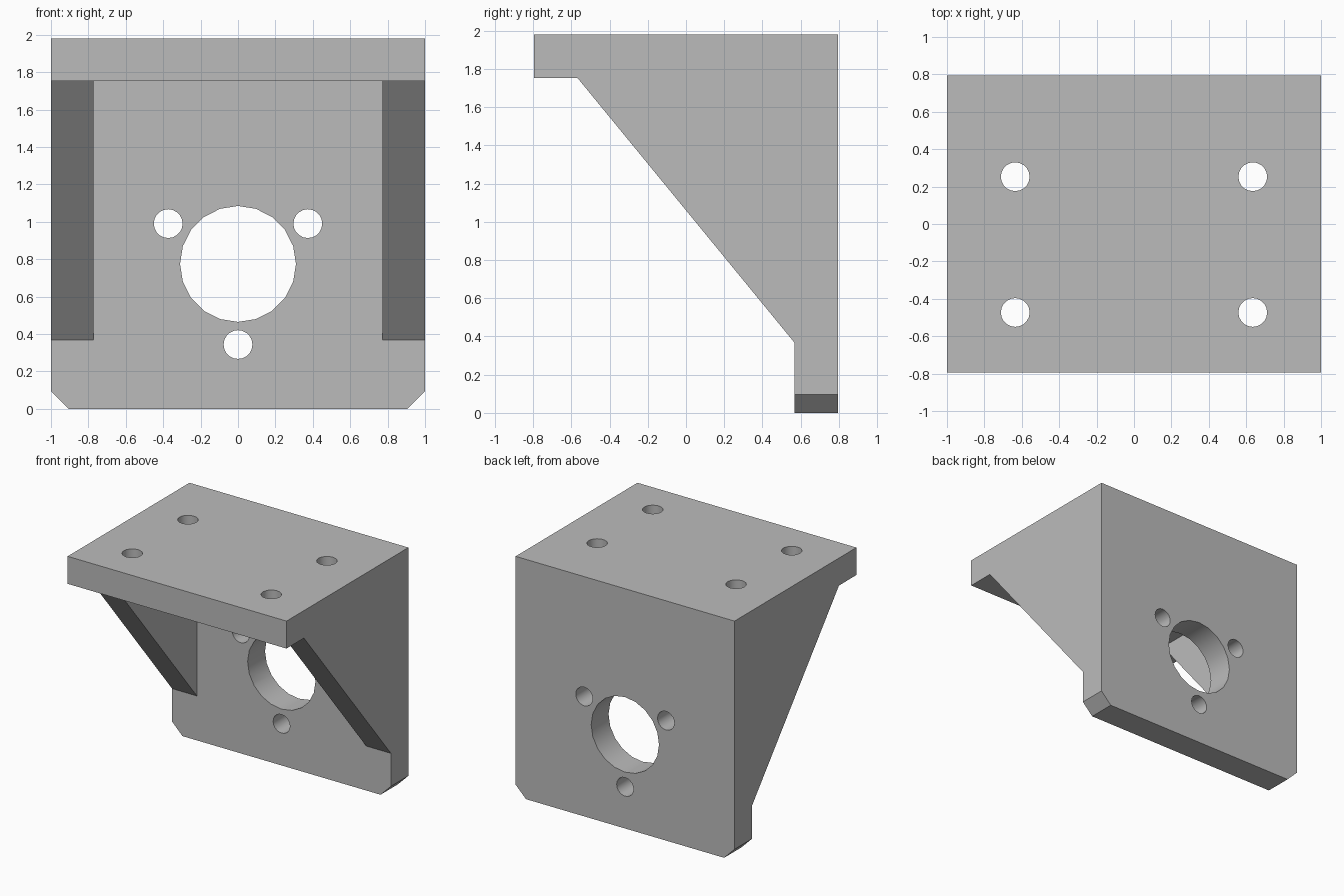
import bpy, math
from mathutils import Vector

cube = bpy.data.objects.get("Cube")
if cube:
    bpy.data.objects.remove(cube, do_unlink=True)

HALF_W, HALF_D, HEIGHT = 1.0, 0.795, 1.98
PLATE = 0.227                      # thickness of plates and gussets
UNDER = HEIGHT - PLATE             # underside of the top plate
INNER = HALF_D - PLATE             # front face of the back plate
CHAMFER = 0.095

grey = bpy.data.materials.new("plain grey")
grey.use_nodes = True
grey.diffuse_color = (0.5, 0.5, 0.5, 1)
grey.node_tree.nodes["Principled BSDF"].inputs["Base Color"].default_value = (0.5, 0.5, 0.5, 1)


def prism(name, profile, start, end, place):
    """Extrude a 2D profile from start to end; place maps (u, v, w) to x, y, z."""
    n = len(profile)
    verts = [Vector(place(u, v, w)) for w in (start, end) for u, v in profile]
    faces = [tuple(range(n))[::-1], tuple(range(n, 2 * n))]
    faces += [(i, (i + 1) % n, (i + 1) % n + n, i + n) for i in range(n)]
    mesh = bpy.data.meshes.new(name)
    mesh.from_pydata(verts, [], faces)
    mesh.update()
    obj = bpy.data.objects.new(name, mesh)
    bpy.context.collection.objects.link(obj)
    return obj


def along_x(u, v, w):
    return (w, u, v)


def along_y(u, v, w):
    return (v, w, u)


def along_z(u, v, w):
    return (u, v, w)


def circle(u, v, radius, sides=20):
    return [(u + radius * math.cos(math.tau * i / sides),
             v + radius * math.sin(math.tau * i / sides)) for i in range(sides)]


def cut(target, cutter):
    cutter.hide_render = True
    mod = target.modifiers.new("cut", "BOOLEAN")
    mod.operation = "DIFFERENCE"
    mod.solver = "EXACT"
    mod.object = cutter
    bpy.context.view_layer.objects.active = target
    bpy.ops.object.modifier_apply(modifier=mod.name)
    bpy.data.objects.remove(cutter, do_unlink=True)


# Bracket body: side outline with sloped gusset edge
outline = [(-HALF_D, HEIGHT), (-HALF_D, UNDER), (-INNER, UNDER),
           (INNER, 0.367), (INNER, 0), (HALF_D, 0), (HALF_D, HEIGHT)]
bracket = prism("mounting_bracket", outline, -HALF_W, HALF_W, along_x)
bracket.data.materials.append(grey)

# Space between the two gussets
pocket = [(-1, -1), (INNER, -1), (INNER, UNDER), (-1, UNDER)]
cut(bracket, prism("pocket_cutter", pocket, PLATE - HALF_W, HALF_W - PLATE, along_x))

# Chamfered lower corners
for side in (-1, 1):
    a, c = HALF_W, CHAMFER
    corner = [(-c, side * a), (c, side * a), (2 * c, side * (a + c)), (-c, side * (a + c)),
              (-c, side * (a - 2 * c))]
    corner = [(-c, side * (a - 2 * c)), (2 * c, side * (a + c)), (-c, side * (a + c))]
    if side < 0:
        corner.reverse()
    cut(bracket, prism("corner_cutter", corner, 0, 1, along_y))

# Motor opening and its three bolt holes in the back plate
MID = 0.775
holes = [(MID, 0, 0.31)]
for deg in (30, 150, 270):
    t = math.radians(deg)
    holes.append((MID + 0.431 * math.sin(t), 0.431 * math.cos(t), 0.077))
for z, x, r in holes:
    cut(bracket, prism("back_hole_cutter", circle(z, x, r), 0.4, 1, along_y))

# Four bolt holes in the top plate
for x in (-0.635, 0.635):
    for y in (-0.473, 0.253):
        cut(bracket, prism("top_hole_cutter", circle(x, y, 0.077), 1.6, 2.2, along_z))

# Smooth hole walls, sharp edges elsewhere
bpy.ops.object.select_all(action="DESELECT")
bracket.select_set(True)
bpy.context.view_layer.objects.active = bracket
bpy.ops.object.shade_smooth_by_angle(angle=math.radians(30))
